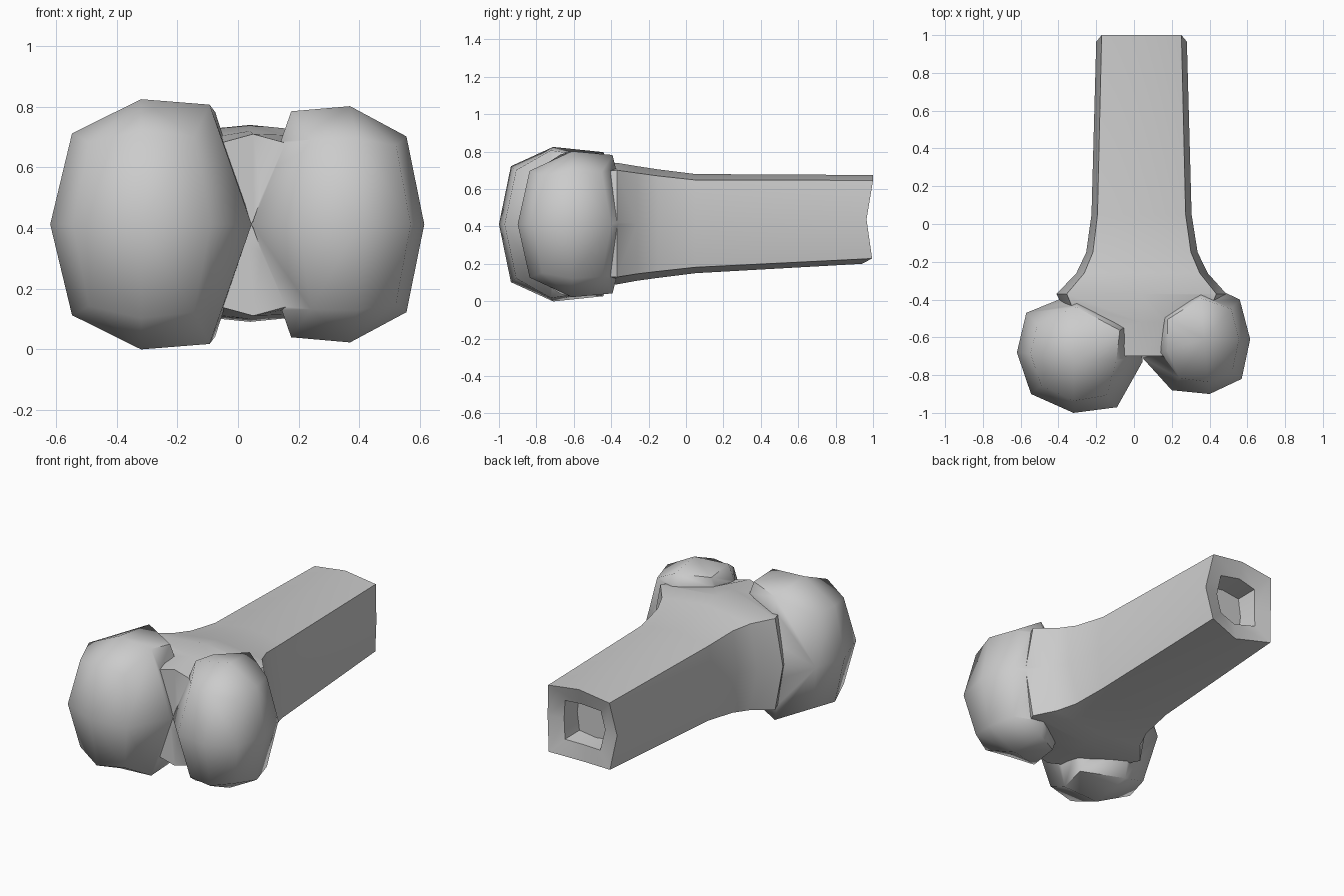
import bpy, bmesh, math

if "Cube" in bpy.data.objects:
    bpy.data.objects.remove(bpy.data.objects["Cube"])

ZC = 0.412


def finish(name, bm):
    bmesh.ops.recalc_face_normals(bm, faces=bm.faces)
    me = bpy.data.meshes.new(name)
    bm.to_mesh(me)
    bm.free()
    ob = bpy.data.objects.new(name, me)
    bpy.context.collection.objects.link(ob)
    return ob


def bridge(bm, a, b):
    n = len(a)
    for i in range(n):
        bm.faces.new((a[i], a[(i + 1) % n], b[(i + 1) % n], b[i]))


def ring(bm, x0, x1, z0, z1, ys):
    # eight-sided ring, like a rounded square
    c = 0.88
    shape = [(1, 0), (c, c), (0, 1), (-c, c), (-1, 0), (-c, -c), (0, -1), (c, -c)]
    cx, cz, rx, rz = (x0 + x1) / 2, (z0 + z1) / 2, (x1 - x0) / 2, (z1 - z0) / 2
    return [bm.verts.new((cx + u * rx, y, cz + v * rz)) for (u, v), y in zip(shape, ys)]


def shaft():
    bm = bmesh.new()
    jag = [0.965, 1.0, 1.0, 1.0, 0.965, 0.995, 0.94, 0.995]
    jag_in = [0.945, 0.96, 0.975, 0.96, 0.94, 0.965, 0.93, 0.96]
    sections = [
        (-0.70, -0.10, 0.20, 0.11, 0.71),
        (-0.52, -0.34, 0.42, 0.10, 0.72),
        (-0.37, -0.41, 0.49, 0.09, 0.74),
        (-0.26, -0.305, 0.39, 0.11, 0.722),
        (-0.15, -0.253, 0.337, 0.125, 0.705),
        (0.05, -0.225, 0.305, 0.15, 0.68),
    ]
    rings = [ring(bm, *s[1:], [s[0]] * 8) for s in sections]
    # broken end with a recessed hollow
    rings.append(ring(bm, -0.2, 0.28, 0.2, 0.675, jag))
    rings.append(ring(bm, -0.1, 0.18, 0.30, 0.575, jag_in))
    rings.append(ring(bm, -0.09, 0.17, 0.31, 0.565, [0.83] * 8))
    for a, b in zip(rings, rings[1:]):
        bridge(bm, a, b)
    bm.faces.new(rings[0])
    bm.faces.new(rings[-1])
    return finish("bone", bm)


def lobe(name, cx, cy, top, outline):
    # outline: x, y at mid height, then inset scale and height of upper/lower ring
    bm = bmesh.new()
    mid = [bm.verts.new((x, y, ZC)) for x, y, s, h in outline]
    for sign in (1, -1):
        edge = [bm.verts.new((cx + s * (x - cx), cy + s * (y - cy), ZC + sign * h))
                for x, y, s, h in outline]
        bridge(bm, mid, edge)
        tip = bm.verts.new((cx, cy, ZC + sign * top))
        for i in range(8):
            bm.faces.new((edge[i], edge[(i + 1) % 8], tip))
    return finish(name, bm)


bone = shaft()
parts = [
    lobe("left_knuckle", -0.32, -0.71, 0.413, [
        (-0.62, -0.68, 0.76, 0.30), (-0.545, -0.90, 0.76, 0.27),
        (-0.32, -1.00, 0.78, 0.31), (-0.09, -0.97, 0.76, 0.29),
        (0.045, -0.73, 0.62, 0.395), (0.03, -0.50, 0.70, 0.37),
        (-0.30, -0.36, 0.77, 0.385), (-0.57, -0.47, 0.76, 0.29)]),
    lobe("right_knuckle", 0.37, -0.61, 0.39, [
        (0.615, -0.61, 0.76, 0.29), (0.57, -0.82, 0.76, 0.26),
        (0.40, -0.90, 0.78, 0.285), (0.20, -0.88, 0.76, 0.28),
        (0.046, -0.71, 0.60, 0.373), (0.08, -0.45, 0.66, 0.35),
        (0.35, -0.30, 0.70, 0.37), (0.56, -0.40, 0.76, 0.28)]),
]

# fuse the knuckles into the shaft
bpy.context.view_layer.objects.active = bone
bone.select_set(True)
for p in parts:
    m = bone.modifiers.new("join", 'BOOLEAN')
    m.operation, m.solver, m.object = 'UNION', 'EXACT', p
    bpy.ops.object.modifier_apply(modifier=m.name)
    bpy.data.objects.remove(p)

bm = bmesh.new()
bm.from_mesh(bone.data)
bmesh.ops.remove_doubles(bm, verts=bm.verts, dist=0.008)
bm.to_mesh(bone.data)
bm.free()
bpy.ops.object.shade_smooth_by_angle(angle=math.radians(62))
